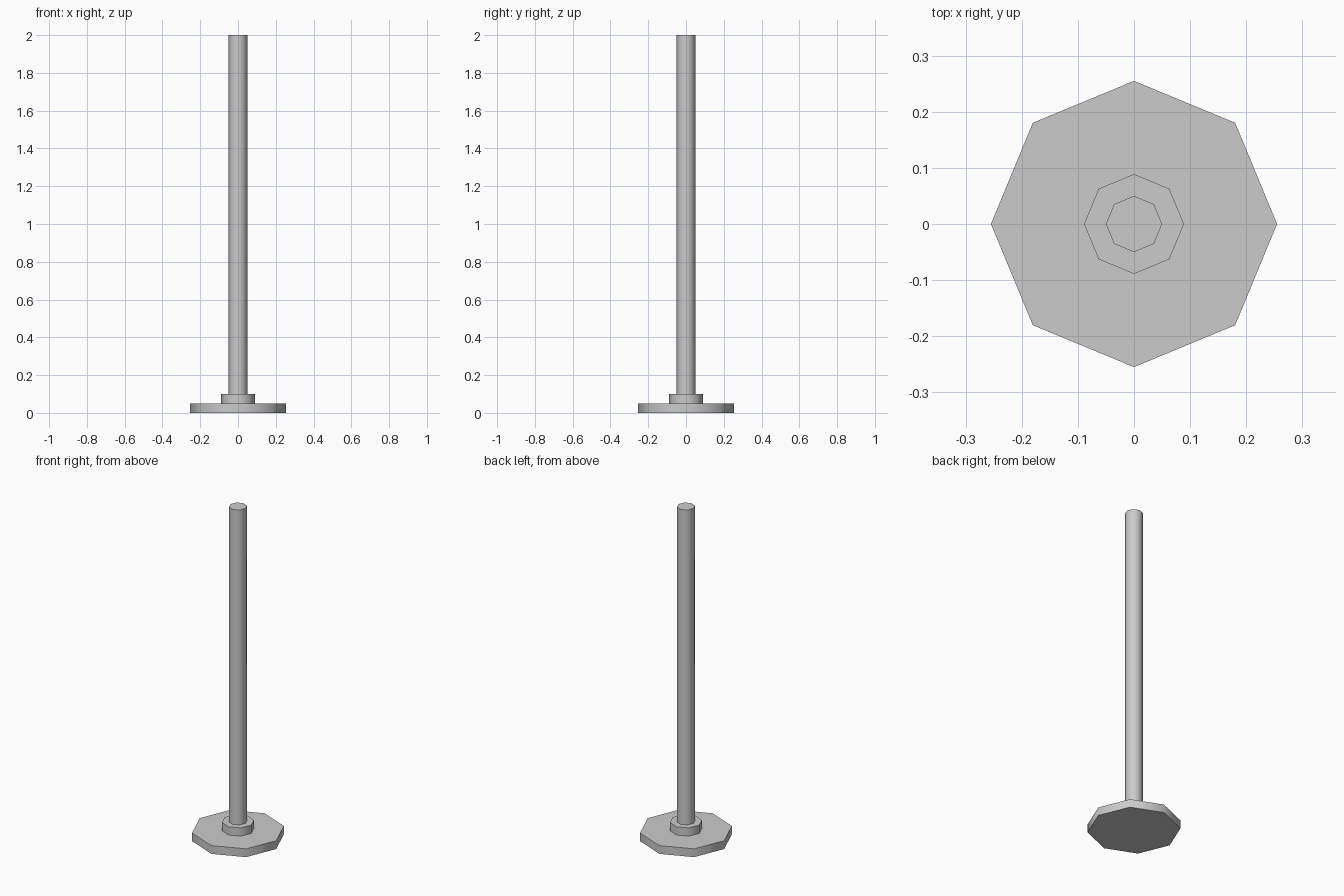
import bpy, bmesh
from math import cos, sin, pi, radians

if "Cube" in bpy.data.objects:
    bpy.data.objects.remove(bpy.data.objects["Cube"])

SIDES = 8
# (radius, height) steps from the foot plate, over the collar, up the pole
PROFILE = [(0.255, 0.0), (0.255, 0.05), (0.089, 0.05),
           (0.089, 0.10), (0.05, 0.10), (0.05, 2.0)]

# Eight-sided stepped lathe, closed at bottom and top
bm = bmesh.new()
rings = [[bm.verts.new((r * cos(2 * pi * i / SIDES), r * sin(2 * pi * i / SIDES), z))
          for i in range(SIDES)] for r, z in PROFILE]
for low, high in zip(rings, rings[1:]):
    for i in range(SIDES):
        j = (i + 1) % SIDES
        bm.faces.new((low[i], low[j], high[j], high[i]))
bm.faces.new(rings[0][::-1])
bm.faces.new(rings[-1])
bmesh.ops.recalc_face_normals(bm, faces=bm.faces)

mesh = bpy.data.meshes.new("pole_with_base")
bm.to_mesh(mesh)
bm.free()
pole = bpy.data.objects.new("pole_with_base", mesh)
bpy.context.collection.objects.link(pole)

# Round shading on the sides, crisp steps
bpy.context.view_layer.objects.active = pole
pole.select_set(True)
bpy.ops.object.shade_smooth_by_angle(angle=radians(60))
